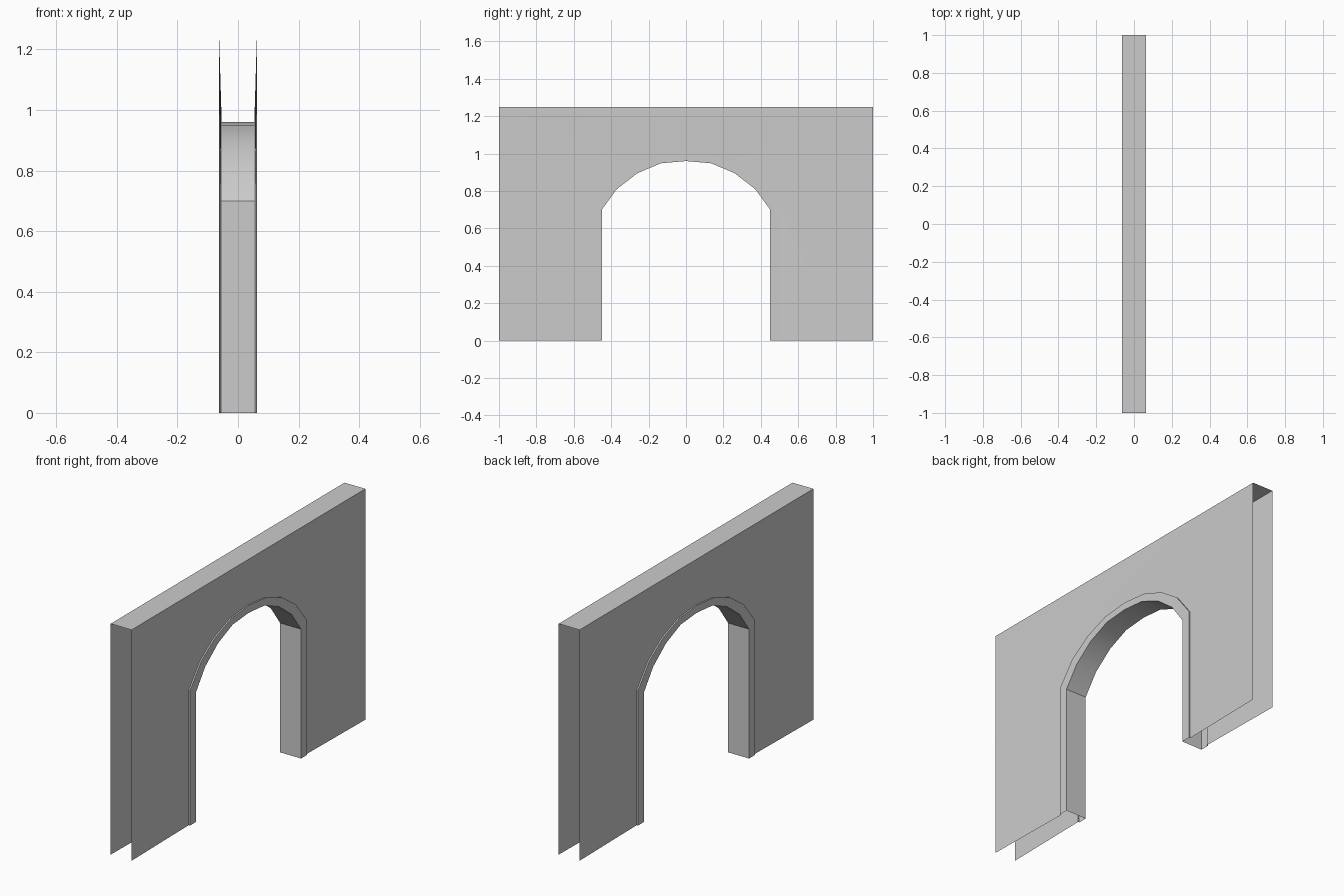
import bpy, bmesh, math

if "Cube" in bpy.data.objects:
    bpy.data.objects.remove(bpy.data.objects["Cube"])

OUT_X, WALL_X = 0.0625, 0.055   # trim / wall rim, and wall sunk at the arch
W, H = 1.0, 1.25                # half length, height


def arch(half):
    """Full outline, left foot to right foot, from its right half."""
    return [(-y, z) for y, z in half] + [(y, z) for y, z in half[-2::-1]]


def at_x(x, pts):
    return [(x, y, z) for y, z in pts]


def build(name, strips):
    """Skin each strip's rows of points; mirror the half across x = 0."""
    bm = bmesh.new()
    cache = {}

    def vert(p):
        key = tuple(round(c, 5) for c in p)
        if key not in cache:
            cache[key] = bm.verts.new(p)
        return cache[key]

    for rows in strips:
        for a, b in zip(rows, rows[1:]):
            for i in range(len(a) - 1):
                quad = [vert(p) for p in (a[i], b[i], b[i + 1], a[i + 1])]
                quad = list(dict.fromkeys(quad))
                if len(quad) > 2:
                    bm.faces.new(quad)
    mesh = bpy.data.meshes.new(name)
    bm.to_mesh(mesh)
    bm.free()
    ob = bpy.data.objects.new(name, mesh)
    bpy.context.collection.objects.link(ob)
    bpy.ops.object.select_all(action='DESELECT')
    ob.select_set(True)
    bpy.context.view_layer.objects.active = ob
    ob.modifiers.new("Mirror", 'MIRROR')
    bpy.ops.object.modifier_apply(modifier="Mirror")
    bpy.ops.object.shade_smooth_by_angle(angle=math.radians(30))
    return ob


outer = arch([(0.5, 0), (0.5, 0.73), (0.405, 0.852), (0.288, 0.933), (0.15, 0.985), (0, 1.0)])
inner = arch([(0.45, 0), (0.45, 0.70), (0.37, 0.81), (0.26, 0.895), (0.135, 0.948), (0, 0.96)])

# Wall: two sheets fanned from the arch to the upper corners, plus the top;
# the ends and underside stay open
hole = outer[:6] + outer[5:]
rim = [(-W, 0)] + [(-W, H)] * 5 + [(W, H)] * 5 + [(W, 0)]
build("wall", [
    [at_x(OUT_X, rim), at_x(WALL_X, hole)],
    [at_x(0, [(-W, H), (W, H)]), at_x(OUT_X, [(-W, H), (W, H)])],
])

# Arch trim: step out from the wall, flat face, then lining of the opening
build("arch_trim", [[at_x(WALL_X, outer), at_x(OUT_X, outer),
                     at_x(OUT_X, inner), at_x(0, inner)]])
